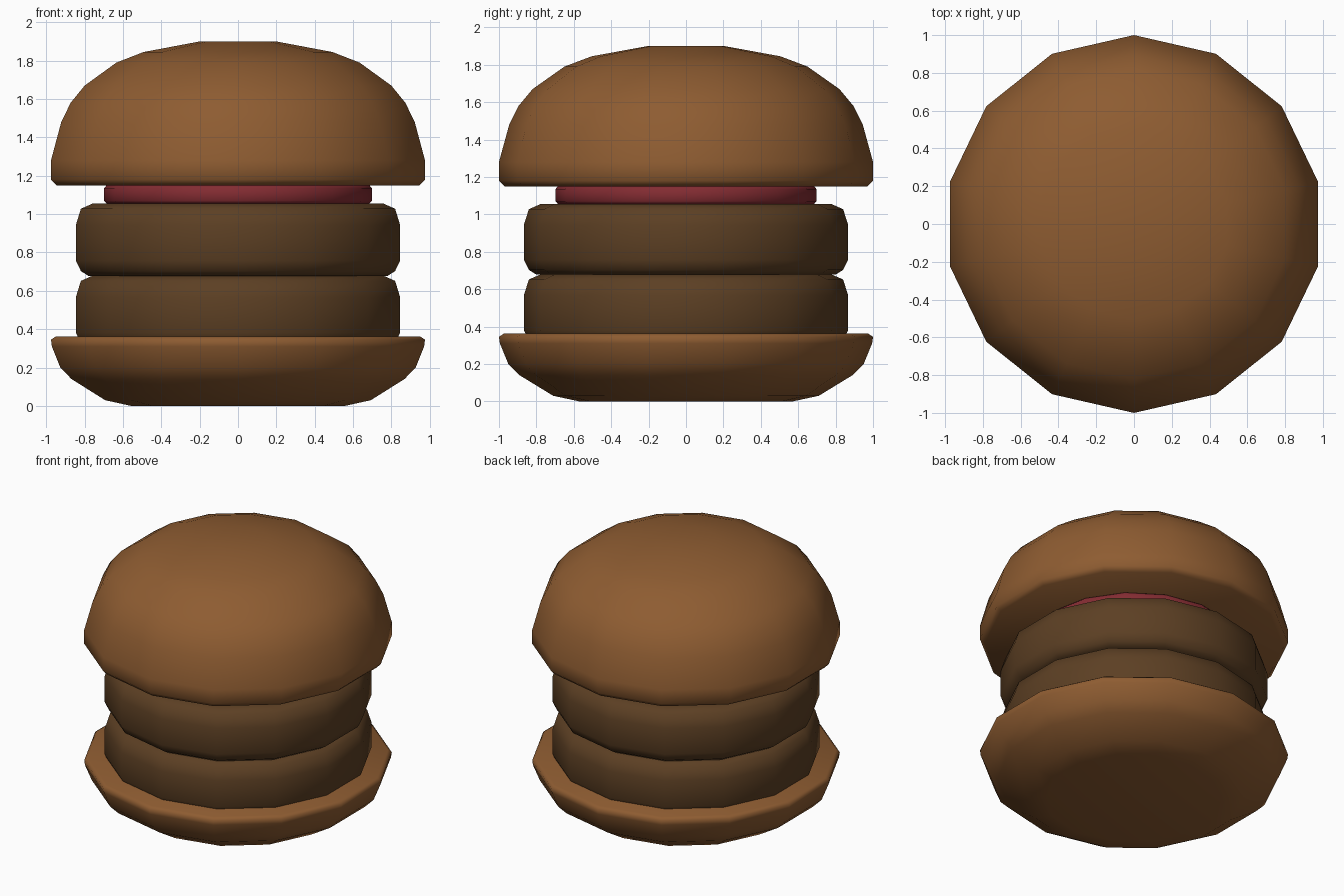
import bpy, bmesh, math

if "Cube" in bpy.data.objects:
    bpy.data.objects.remove(bpy.data.objects["Cube"])


def material(name, rgb):
    m = bpy.data.materials.new(name)
    m.diffuse_color = (*rgb, 1)
    m.use_nodes = True
    m.node_tree.nodes["Principled BSDF"].inputs["Base Color"].default_value = m.diffuse_color
    return m


def lathe(name, profile, mat, sides=14, z=0.0):
    """Spin a bottom-to-top (radius, height) profile into a closed smooth solid."""
    bm = bmesh.new()
    rings = []
    for r, h in profile:
        angles = [math.pi / 2 + 2 * math.pi * i / sides for i in range(sides)]
        rings.append([bm.verts.new((r * math.cos(a), r * math.sin(a), h + z)) for a in angles])
    for low, high in zip(rings, rings[1:]):
        for i in range(sides):
            j = (i + 1) % sides
            bm.faces.new((low[i], low[j], high[j], high[i]))
    bm.faces.new(rings[0][::-1])
    bm.faces.new(rings[-1])
    for f in bm.faces:
        f.smooth = True
    mesh = bpy.data.meshes.new(name)
    bm.to_mesh(mesh)
    bm.free()
    mesh.materials.append(mat)
    obj = bpy.data.objects.new(name, mesh)
    bpy.context.collection.objects.link(obj)
    return obj


bread = material("toasted bread", (0.27, 0.107, 0.031))
meat = material("grilled meat", (0.107, 0.05, 0.017))
red = material("tomato red", (0.23, 0.025, 0.032))

# Buns
lathe("bottom_bun", [(0.57, 0), (0.71, 0.03), (0.89, 0.14), (0.95, 0.20),
                     (0.995, 0.31), (1.0, 0.345), (0.975, 0.362)], bread)
lathe("top_bun", [(0.97, 1.15), (1.0, 1.18), (1.0, 1.28), (0.945, 1.48), (0.895, 1.58),
                  (0.82, 1.67), (0.65, 1.79), (0.505, 1.845), (0.205, 1.9)], bread)

# Two equal patties
patty = [(0.80, 0), (0.84, 0.025), (0.867, 0.08), (0.867, 0.265), (0.84, 0.35), (0.775, 0.378)]
lathe("lower_patty", patty, meat, z=0.302)
lathe("upper_patty", patty, meat, z=0.678)

# Tomato slice
lathe("tomato_slice", [(0.685, 1.056), (0.698, 1.07), (0.698, 1.135), (0.685, 1.15)], red, sides=16)
